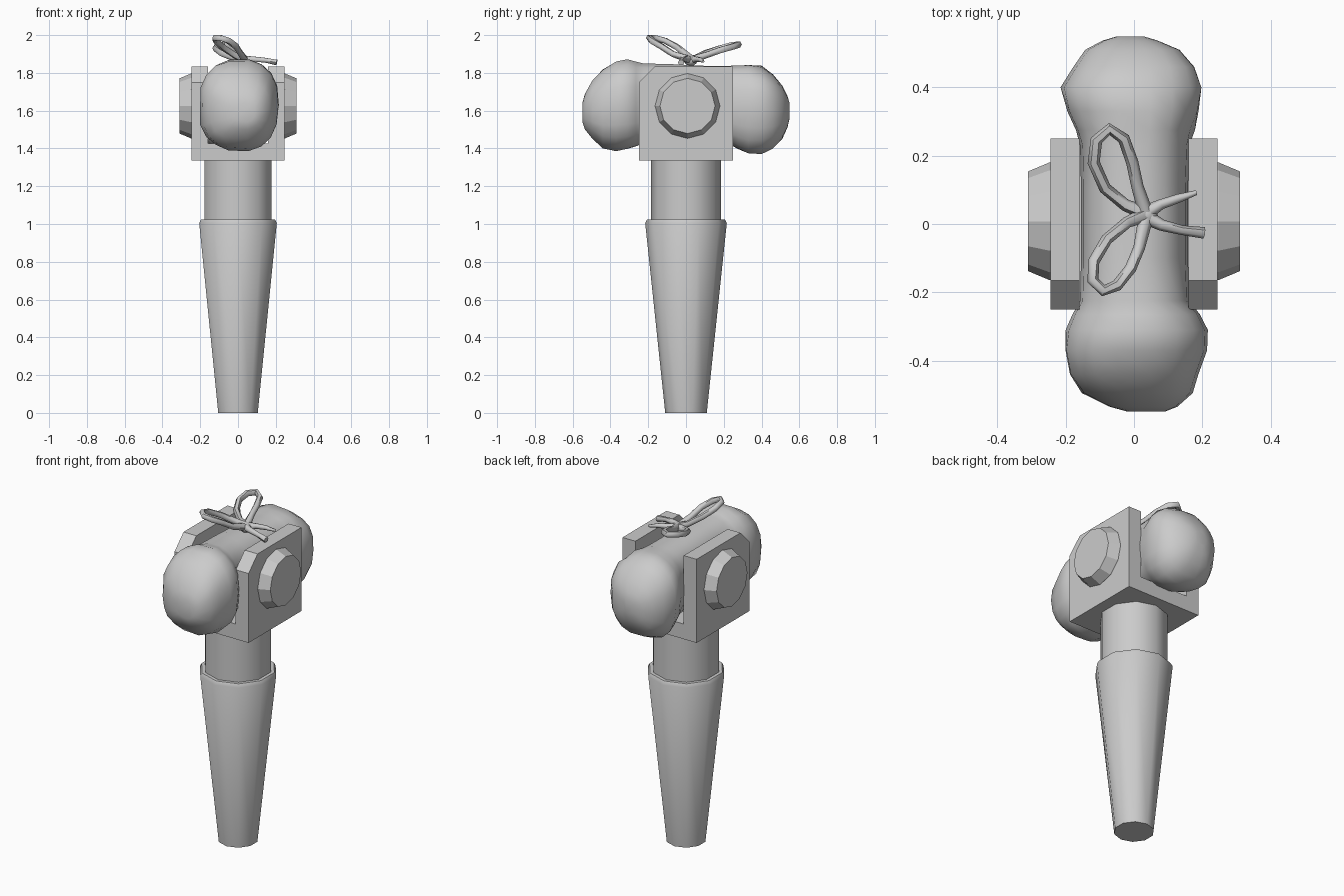
import bpy, bmesh, math
from mathutils import Vector, noise


def finish(name, bm, smooth=None):
    bmesh.ops.recalc_face_normals(bm, faces=bm.faces)
    me = bpy.data.meshes.new(name)
    bm.to_mesh(me)
    bm.free()
    ob = bpy.data.objects.new(name, me)
    bpy.context.collection.objects.link(ob)
    if smooth:
        bpy.context.view_layer.objects.active = ob
        ob.select_set(True)
        bpy.ops.object.shade_smooth_by_angle(angle=math.radians(smooth))
        ob.select_set(False)
    return ob


def skin(bm, rings):
    """Bridge closed rings of points and cap both ends."""
    vs = [[bm.verts.new(p) for p in r] for r in rings]
    n = len(vs[0])
    for a, b in zip(vs, vs[1:]):
        for i in range(n):
            j = (i + 1) % n
            bm.faces.new((a[i], a[j], b[j], b[i]))
    bm.faces.new(vs[0])
    bm.faces.new(vs[-1])


def lathe(name, profile, sides, place, smooth=None):
    bm = bmesh.new()
    skin(bm, [[place(r * math.sin(2 * math.pi * i / sides), r * math.cos(2 * math.pi * i / sides), h)
               for i in range(sides)] for r, h in profile])
    return finish(name, bm, smooth)


# Tapered handle grip and the collar above it
lathe("handle_grip", [(0.11, 0), (0.216, 1.005), (0.206, 1.025), (0.18, 1.025)], 10,
      lambda u, v, h: (u, v, h), 40)
lathe("handle_neck", [(0.186, 0.98), (0.186, 1.35)], 10, lambda u, v, h: (u, v, h), 40)

# U-shaped bracket: base plate and two side plates with a chamfered front corner
bm = bmesh.new()
Z0, Z1, F = 1.335, 1.835, 1.425
side = [(-0.25, F), (-0.25, 1.75), (-0.165, Z1), (0.25, Z1), (0.25, F)]
base = [(-0.25, Z0), (-0.25, F), (0.25, F), (0.25, Z0)]
for x0, x1, prof in ((-0.245, -0.16, side), (0.16, 0.245, side), (-0.245, 0.245, base)):
    skin(bm, [[(x, y, z) for y, z in prof] for x in (x0, x1)])
finish("bracket", bm)

# Round bosses on both sides
for s, label in ((-1, "left"), (1, "right")):
    lathe(label + "_boss", [(0.172, 0.235), (0.172, 0.248), (0.146, 0.31)], 12,
          lambda u, v, h, s=s: (s * h, u + 0.008, v + 1.625))

# Stuffed bag: sections along y as (y, x_min, x_max, z_min, z_max)
sections = [
    (-0.549, -0.02, 0.09, 1.54, 1.64), (-0.535, -0.07, 0.125, 1.50, 1.69),
    (-0.495, -0.15, 0.17, 1.45, 1.76), (-0.44, -0.19, 0.19, 1.405, 1.82),
    (-0.37, -0.21, 0.213, 1.388, 1.86), (-0.31, -0.203, 0.213, 1.392, 1.868),
    (-0.265, -0.18, 0.19, 1.405, 1.858), (-0.225, -0.158, 0.162, 1.425, 1.852),
    (-0.1, -0.155, 0.158, 1.425, 1.85), (0.1, -0.155, 0.158, 1.425, 1.84),
    (0.23, -0.158, 0.162, 1.42, 1.84), (0.275, -0.168, 0.175, 1.395, 1.842),
    (0.33, -0.19, 0.193, 1.375, 1.848), (0.40, -0.213, 0.203, 1.37, 1.835),
    (0.46, -0.178, 0.18, 1.40, 1.79), (0.51, -0.14, 0.135, 1.45, 1.735),
    (0.537, -0.09, 0.07, 1.51, 1.68), (0.549, -0.05, 0.03, 1.56, 1.64)]
N, P = 18, 2 / 2.5
rings = []
for y, xa, xb, za, zb in sections:
    ring = []
    for i in range(N):
        t = 2 * math.pi * i / N
        c, s = math.cos(t), math.sin(t)
        c = math.copysign(abs(c) ** P, c)
        s = math.copysign(abs(s) ** P, s)
        # gentle lumps in the fabric, only on the bulging ends
        k = 1 + (0.06 if abs(y) > 0.24 else 0) * noise.noise(Vector((c * 1.6, y * 9, s * 1.6)))
        ring.append(((xa + xb) / 2 + (xb - xa) / 2 * c * k, y,
                     (za + zb) / 2 + (zb - za) / 2 * s * k))
    rings.append(ring)
bm = bmesh.new()
skin(bm, rings)
finish("stuffed_bag", bm, 60)


# Cord bow on top: two loops and two tapering tails
def cord(name, pts, radii):
    bm = bmesh.new()
    pts = [Vector(p) for p in pts]
    out = []
    for i, p in enumerate(pts):
        d = (pts[min(i + 1, len(pts) - 1)] - pts[max(i - 1, 0)]).normalized()
        a = d.cross(Vector((0, 0, 1))).normalized()
        b = a.cross(d)
        out.append([p + radii[i] * (a * math.cos(k * math.pi / 3) + b * math.sin(k * math.pi / 3))
                    for k in range(6)])
    skin(bm, out)
    finish(name, bm, 60)


loop_back = [(0.04, 0.03, 1.87), (-0.025, 0.055, 1.88), (-0.085, 0.105, 1.905), (-0.118, 0.18, 1.93),
             (-0.11, 0.245, 1.947), (-0.072, 0.278, 1.95), (-0.03, 0.25, 1.94), (-0.005, 0.18, 1.92),
             (0.01, 0.11, 1.895), (0.035, 0.03, 1.87)]
loop_front = [(0.04, 0.03, 1.87), (-0.02, 0.005, 1.895), (-0.08, -0.045, 1.935), (-0.118, -0.11, 1.97),
              (-0.12, -0.165, 1.985), (-0.09, -0.195, 1.985), (-0.05, -0.18, 1.97), (-0.01, -0.13, 1.94),
              (0.015, -0.07, 1.90), (0.035, 0.02, 1.87)]
cord("bow_loop_back", loop_back, [0.022] + [0.018] * 8 + [0.022])
cord("bow_loop_front", loop_front, [0.022] + [0.017] * 8 + [0.022])
cord("bow_tail_back", [(0.03, 0.03, 1.87), (0.08, 0.058, 1.872), (0.13, 0.075, 1.87), (0.183, 0.092, 1.86)],
     [0.024, 0.015, 0.013, 0.007])
cord("bow_tail_front", [(0.03, 0.025, 1.87), (0.08, -0.003, 1.872), (0.14, -0.018, 1.868), (0.205, -0.026, 1.855)],
     [0.024, 0.017, 0.014, 0.017])

# Knot of the bow
bm = bmesh.new()
bmesh.ops.create_uvsphere(bm, u_segments=8, v_segments=6, radius=0.035)
for v in bm.verts:
    v.co = (v.co.x + 0.035, v.co.y + 0.025, v.co.z * 0.8 + 1.865)
finish("bow_knot", bm, 60)
